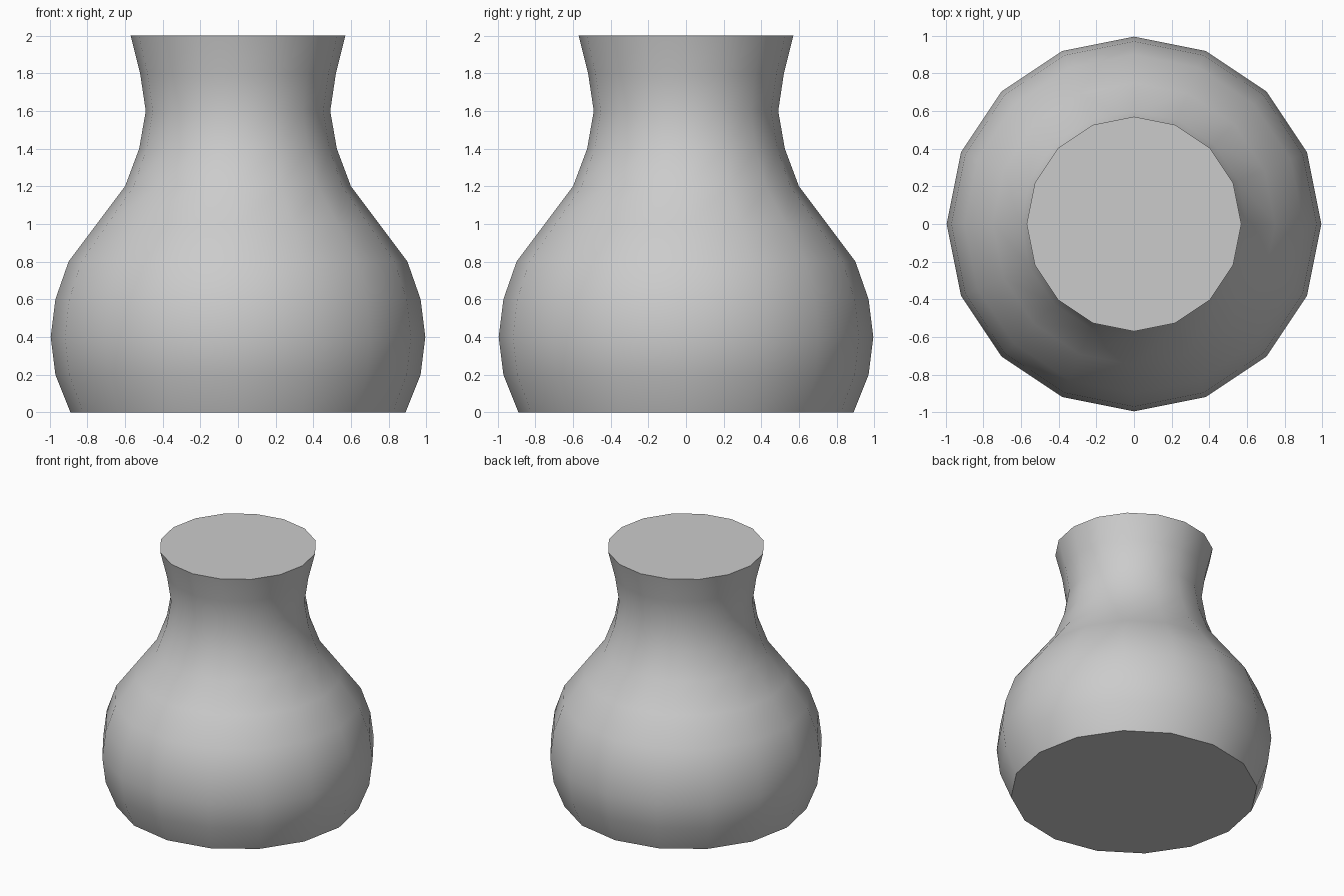
import bpy
import bmesh
import math

cube = bpy.data.objects.get("Cube")
if cube:
    bpy.data.objects.remove(cube, do_unlink=True)

# One plain grey clay colour
grey = (0.6, 0.6, 0.6, 1)
clay = bpy.data.materials.new("grey_clay")
clay.diffuse_color = grey
clay.use_nodes = True
clay.node_tree.nodes["Principled BSDF"].inputs["Base Color"].default_value = grey

# Radius of each ring, evenly spaced from the base to the rim
SIDES = 16
RADII = [0.89, 0.97, 0.995, 0.97, 0.90, 0.75, 0.60, 0.525, 0.49, 0.52, 0.57]
STEP = 2 / (len(RADII) - 1)

bm = bmesh.new()
rings = []
for level, radius in enumerate(RADII):
    ring = []
    for i in range(SIDES):
        a = math.tau * i / SIDES
        ring.append(bm.verts.new((radius * math.cos(a), radius * math.sin(a), level * STEP)))
    rings.append(ring)

# Sixteen-sided wall
for low, high in zip(rings, rings[1:]):
    for i in range(SIDES):
        j = (i + 1) % SIDES
        bm.faces.new((low[i], low[j], high[j], high[i]))

# Flat base and closed top
bm.faces.new(rings[0][::-1])
bm.faces.new(rings[-1])

mesh = bpy.data.meshes.new("vase_body")
bm.to_mesh(mesh)
bm.free()
mesh.materials.append(clay)
vase = bpy.data.objects.new("vase_body", mesh)
bpy.context.collection.objects.link(vase)

# Soft wall with crisp rims
bpy.ops.object.select_all(action="DESELECT")
vase.select_set(True)
bpy.context.view_layer.objects.active = vase
bpy.ops.object.shade_smooth_by_angle(angle=math.radians(40))
